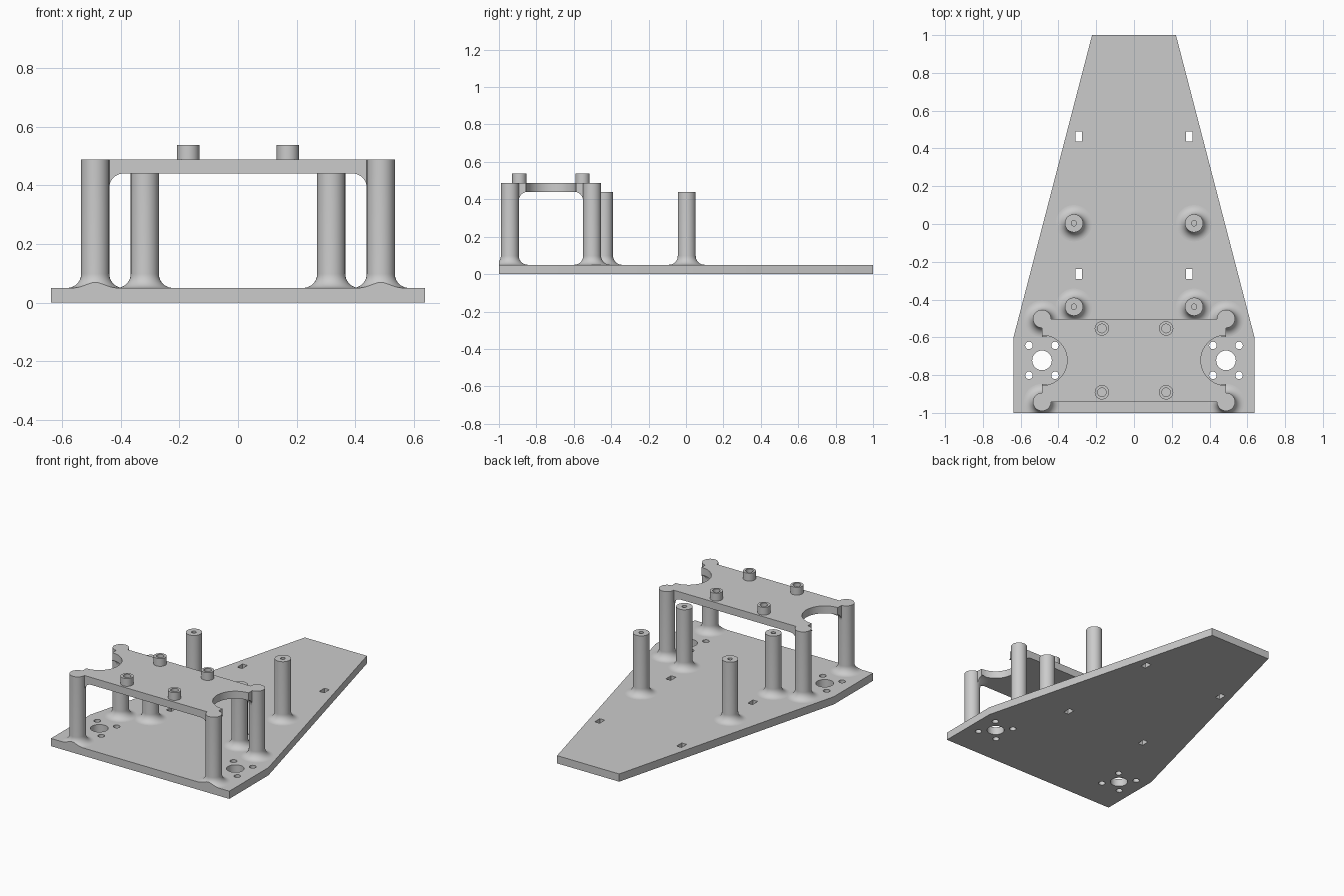
import bpy
import bmesh
from math import sin, cos, pi, radians
from mathutils import Matrix, Vector

BASE_TOP, DECK_LOW, DECK_TOP = 0.05, 0.44, 0.488
POST_R, FILLET, FRONT = 0.048, 0.048, -1.0
MOTOR = Vector((0.487, -0.722))
DECK_HALF = 0.22

cube = bpy.data.objects.get("Cube")
if cube:
    bpy.data.objects.remove(cube, do_unlink=True)

grey = bpy.data.materials.new("plain grey")
grey.use_nodes = True
COLOUR = (0.6, 0.6, 0.6, 1)
grey.diffuse_color = COLOUR
grey.node_tree.nodes["Principled BSDF"].inputs["Base Color"].default_value = COLOUR


def arc(cx, cy, r, start, end, steps=24):
    angles = [radians(start + (end - start) * i / steps) for i in range(steps + 1)]
    return [(cx + r * cos(a), cy + r * sin(a)) for a in angles]


def circle(cx, cy, r, steps=32):
    return arc(cx, cy, r, 0, 360, steps)[:-1]


def rectangle(cx, cy, w, h):
    return [(cx + sx * w / 2, cy + sy * h / 2)
            for sx, sy in ((-1, -1), (1, -1), (1, 1), (-1, 1))]


def finish(name, bm):
    bmesh.ops.remove_doubles(bm, verts=bm.verts, dist=1e-5)
    bmesh.ops.recalc_face_normals(bm, faces=bm.faces)
    mesh = bpy.data.meshes.new(name)
    bm.to_mesh(mesh)
    bm.free()
    mesh.materials.append(grey)
    obj = bpy.data.objects.new(name, mesh)
    bpy.context.collection.objects.link(obj)
    bpy.ops.object.select_all(action='DESELECT')
    obj.select_set(True)
    bpy.context.view_layer.objects.active = obj
    bpy.ops.object.shade_smooth_by_angle(angle=radians(30))
    return obj


def plate(name, outlines, low, high):
    """Flat plate from an outer outline followed by hole outlines."""
    curve = bpy.data.curves.new(name, 'CURVE')
    curve.dimensions = '2D'
    curve.fill_mode = 'BOTH'
    curve.extrude = (high - low) / 2
    for points in outlines:
        spline = curve.splines.new('POLY')
        spline.points.add(len(points) - 1)
        for p, (x, y) in zip(spline.points, points):
            p.co = (x, y, 0, 1)
        spline.use_cyclic_u = True
    temp = bpy.data.objects.new(name + " outline", curve)
    bpy.context.collection.objects.link(temp)
    bpy.context.view_layer.update()
    bm = bmesh.new()
    bm.from_mesh(temp.to_mesh())
    temp.to_mesh_clear()
    bpy.data.objects.remove(temp, do_unlink=True)
    bmesh.ops.translate(bm, verts=bm.verts, vec=(0, 0, (low + high) / 2))
    return finish(name, bm)


def turned(name, profile, x, y, start=0, sweep=360, steps=48, closed=False):
    """Revolve (radius, z) points about a vertical axis at x, y."""
    bm = bmesh.new()
    turn = Matrix.Rotation(radians(start), 3, 'Z')
    verts = [bm.verts.new(turn @ Vector((r, 0, z))) for r, z in profile]
    geom = list(verts)
    if closed:
        geom += [bm.faces.new(verts)]
        geom += list(bm.edges)
    else:
        geom += [bm.edges.new(pair) for pair in zip(verts, verts[1:])]
    if closed:
        first = bm.faces[:]
        bmesh.ops.spin(bm, geom=first, axis=(0, 0, 1), cent=(0, 0, 0),
                       angle=radians(sweep), steps=steps)
    else:
        bmesh.ops.spin(bm, geom=geom, axis=(0, 0, 1), cent=(0, 0, 0),
                       angle=radians(sweep), steps=steps)
    bmesh.ops.remove_doubles(bm, verts=bm.verts, dist=1e-5)
    bmesh.ops.translate(bm, verts=bm.verts, vec=(x, y, 0))
    # Trim anything that overhangs the front edge of the base
    if min(v.co.y for v in bm.verts) < FRONT:
        cut = bmesh.ops.bisect_plane(bm, geom=bm.verts[:] + bm.edges[:] + bm.faces[:],
                                     plane_co=(0, FRONT, 0), plane_no=(0, -1, 0),
                                     clear_outer=True)
        rim = [e for e in cut["geom_cut"] if isinstance(e, bmesh.types.BMEdge)]
        bmesh.ops.holes_fill(bm, edges=rim, sides=0)
    return finish(name, bm)


def flare(z, direction):
    """Concave quarter round from a flat surface at z onto the post."""
    angles = [pi / 2 * i / 10 for i in range(11)]
    return [(POST_R + FILLET * (1 - sin(a)), z + direction * FILLET * (1 - cos(a)))
            for a in angles]


# Tapered base with motor holes and tie slots
half = [(0.638, -1), (0.638, -0.6), (0.222, 1)]
outlines = [half + [(-x, y) for x, y in reversed(half)]]
for side in (-1, 1):
    mx = side * MOTOR.x
    outlines.append(circle(mx, MOTOR.y, 0.052))
    outlines += [circle(mx + dx, MOTOR.y + dy, 0.02, 20)
                 for dx in (-0.069, 0.069) for dy in (-0.079, 0.079)]
    outlines += [rectangle(side * 0.293, y, 0.035, 0.053) for y in (0.463, -0.264)]
plate("base_plate", outlines, 0, BASE_TOP)

# Raised deck with round corner lobes and a round bite at each end
quarter = arc(MOTOR.x, DECK_HALF, POST_R, 180, -90, 36) + arc(MOTOR.x, 0, 0.133, 90, 180)
right = quarter + [(x, -y) for x, y in reversed(quarter[:-1])]
ring = right + [(-x, y) for x, y in reversed(right)]
plate("raised_deck", [[(x, y + MOTOR.y) for x, y in ring]], DECK_LOW, DECK_TOP)

# Deck posts, each with a flared foot and a rounded bracket under the deck
foot = [(0, BASE_TOP)] + flare(BASE_TOP, 1)
bracket = flare(DECK_LOW, -1) + [(POST_R, DECK_LOW)]
for sx, side in ((1, "left"), (-1, "right")):
    for sy, end, in ((1, "back"), (-1, "front")):
        x, y = sx * MOTOR.x, MOTOR.y + sy * DECK_HALF
        turned(f"deck_post_{end}_{side}", foot + [(POST_R, DECK_LOW)], x, y)
        start = {(1, 1): 180, (-1, 1): 270, (-1, -1): 0, (1, -1): 90}[sx, sy]
        turned(f"deck_bracket_{end}_{side}", bracket, x, y, start, 90, 12, True)

# Free-standing posts with screw holes
screw_post = foot + [(POST_R, DECK_LOW), (0.014, DECK_LOW), (0.014, 0.34), (0, 0.34)]
for sx, side in ((1, "left"), (-1, "right")):
    for y, end in ((0.004, "back"), (-0.438, "front")):
        turned(f"screw_post_{end}_{side}", screw_post, sx * 0.318, y)

# Hollow bosses on the deck
boss = [(0.038, DECK_TOP), (0.038, 0.538), (0.023, 0.538), (0.023, DECK_TOP + 0.001),
        (0, DECK_TOP + 0.001)]
for sx, side in ((1, "left"), (-1, "right")):
    for sy, end in ((1, "back"), (-1, "front")):
        turned(f"deck_boss_{end}_{side}", boss, sx * 0.17, MOTOR.y + sy * 0.169, steps=32)
